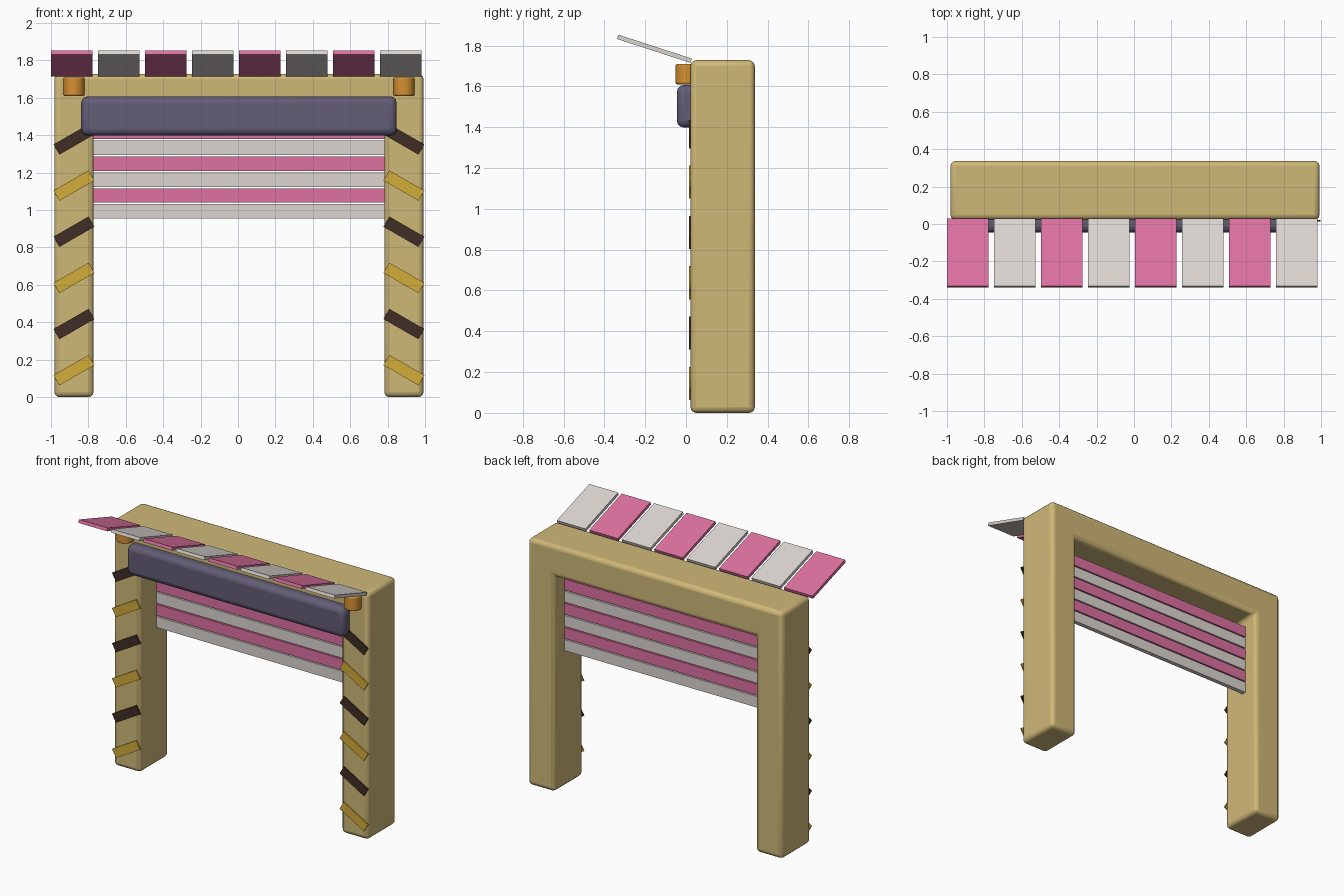
import bpy, bmesh, math
from mathutils import Matrix, Vector

if "Cube" in bpy.data.objects:
    bpy.data.objects.remove(bpy.data.objects["Cube"])


def material(name, r, g, b):
    m = bpy.data.materials.new(name)
    lin = [((c / 255 + 0.055) / 1.055) ** 2.4 for c in (r, g, b)]
    m.diffuse_color = (*lin, 1)
    m.use_nodes = True
    m.node_tree.nodes["Principled BSDF"].inputs["Base Color"].default_value = m.diffuse_color
    return m


TAN = material("tan stone", 207, 184, 119)
PINK = material("pink", 221, 113, 160)
WHITE = material("off white", 219, 213, 208)
SLATE = material("slate purple", 99, 93, 117)
BROWN = material("dark brown", 64, 45, 37)
YELLOW = material("yellow", 210, 172, 58)
ORANGE = material("orange", 214, 145, 48)


def finish(name, bm, mat, bevel=0, segments=3):
    bmesh.ops.recalc_face_normals(bm, faces=bm.faces)
    me = bpy.data.meshes.new(name)
    bm.to_mesh(me)
    bm.free()
    ob = bpy.data.objects.new(name, me)
    bpy.context.collection.objects.link(ob)
    me.materials.append(mat)
    if bevel:
        mod = ob.modifiers.new("rounding", 'BEVEL')
        mod.width = bevel
        mod.segments = segments
        mod.limit_method = 'ANGLE'
        mod.angle_limit = math.radians(40)
        bpy.context.view_layer.objects.active = ob
        ob.select_set(True)
        bpy.ops.object.shade_smooth_by_angle(angle=math.radians(40))
        ob.select_set(False)
    return ob


def box(name, centre, size, mat, rot=(0, 'X'), bevel=0):
    bm = bmesh.new()
    m = (Matrix.Translation(centre) @ Matrix.Rotation(rot[0], 4, rot[1])
         @ Matrix.Diagonal((*size, 1)))
    bmesh.ops.create_cube(bm, size=1, matrix=m)
    return finish(name, bm, mat, bevel)


MID = 0.005          # x centre of the frame
FRONT, BACK = 0.022, 0.337

# Frame: one U-shaped outline pushed back, with rounded edges
outline = [(-0.982, 0), (-0.772, 0), (-0.772, 1.51), (0.782, 1.51),
           (0.782, 0), (0.992, 0), (0.992, 1.728), (-0.982, 1.728)]
bm = bmesh.new()
face = bm.faces.new([bm.verts.new((x, FRONT, z)) for x, z in outline])
ext = bmesh.ops.extrude_face_region(bm, geom=[face])
bmesh.ops.translate(bm, vec=(0, BACK - FRONT, 0),
                    verts=[v for v in ext["geom"] if isinstance(v, bmesh.types.BMVert)])
finish("frame", bm, TAN, 0.028)

# Padded sign board across the front
box("front_board", (MID, 0.008, 1.503), (1.687, 0.106, 0.209), SLATE, bevel=0.035)

# Tilted awning planks
for i in range(8):
    box(f"awning_plank_{i + 1}", (-0.889 + i * 0.2513, -0.155, 1.784),
        (0.222, 0.379, 0.022), (PINK, WHITE)[i % 2], (math.radians(-18), 'X'))

# Horizontal shutter slats between the legs
for i in range(6):
    box(f"shutter_slat_{i + 1}", (MID, 0.215, 0.993 + i * 0.085),
        (1.56, 0.03, 0.077), (WHITE, PINK)[i % 2])

for side, label in ((-1, "left"), (1, "right")):
    x = MID + side * 0.882
    # Warning stripes on the leg fronts, mirrored
    for i in range(6):
        box(f"{label}_stripe_{i + 1}", (x, FRONT - 0.004, 0.144 + i * 0.2467),
            (0.216, 0.009, 0.063), (YELLOW, BROWN)[i % 2],
            (side * math.radians(30), 'Y'))
    # Small round lamp
    bm = bmesh.new()
    bmesh.ops.create_cone(bm, cap_ends=True, segments=24, radius1=0.056, radius2=0.056,
                          depth=0.1, matrix=Matrix.Translation((x, 0.005, 1.66)))
    finish(f"{label}_lamp", bm, ORANGE, 0.008, 2)
